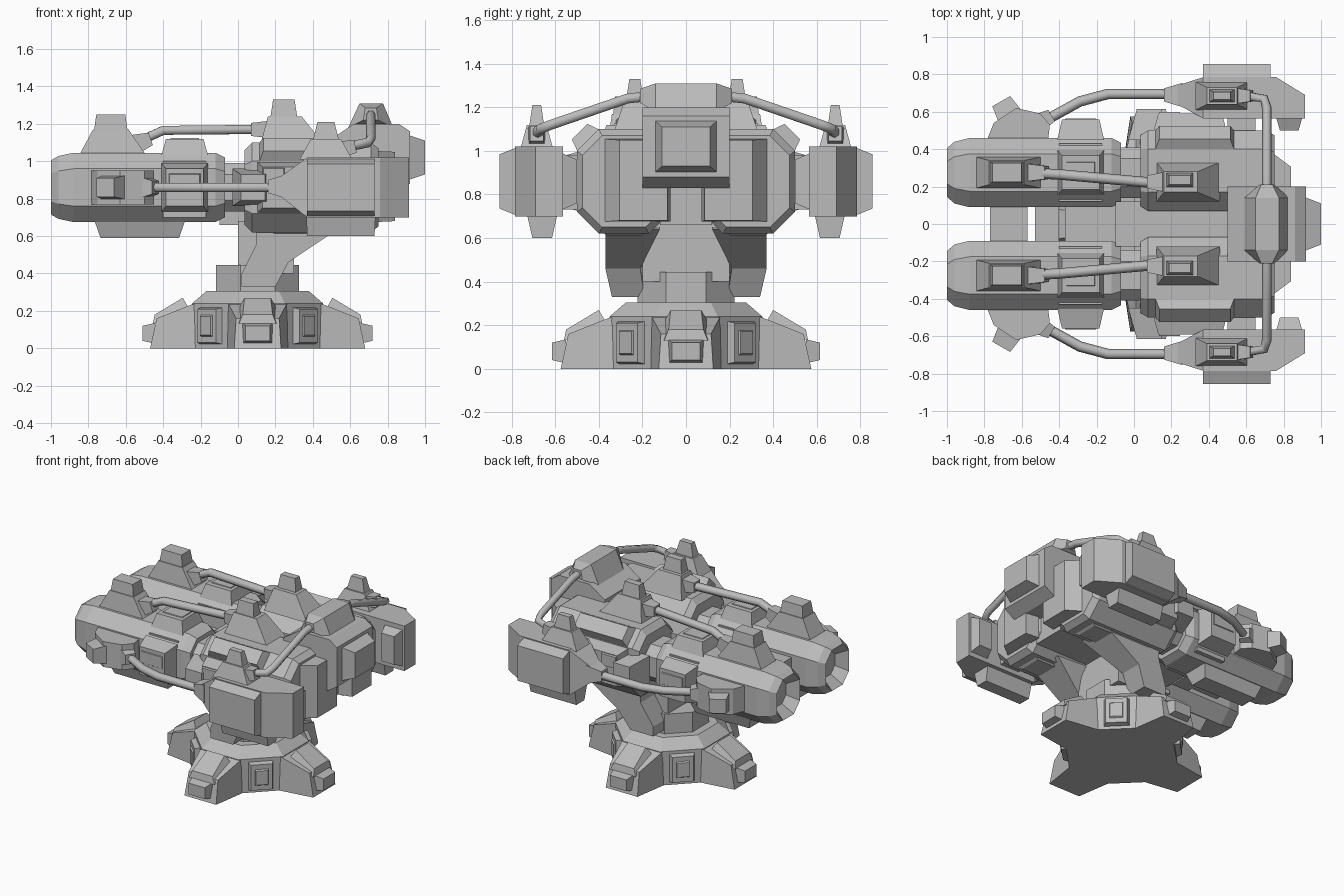
import bpy, bmesh
from math import pi, cos, sin
from mathutils import Vector, Matrix

if "Cube" in bpy.data.objects:
    bpy.data.objects.remove(bpy.data.objects["Cube"], do_unlink=True)

GREY = (0.5, 0.5, 0.5, 1)
mat = bpy.data.materials.new("plain grey")
mat.use_nodes = True
mat.diffuse_color = GREY
mat.node_tree.nodes["Principled BSDF"].inputs["Base Color"].default_value = GREY


def finish(name, rings, mirror=False):
    """Skin a list of equal-length point rings, cap both ends, optionally mirror across y."""
    bm = bmesh.new()
    vs = [[bm.verts.new(p) for p in ring] for ring in rings]
    n = len(vs[0])
    for a, b in zip(vs, vs[1:]):
        for i in range(n):
            bm.faces.new((a[i], a[(i + 1) % n], b[(i + 1) % n], b[i]))
    bm.faces.new(vs[0])
    bm.faces.new(vs[-1])
    bmesh.ops.recalc_face_normals(bm, faces=bm.faces)
    mesh = bpy.data.meshes.new(name)
    bm.to_mesh(mesh)
    bm.free()
    mesh.materials.append(mat)
    ob = bpy.data.objects.new(name, mesh)
    bpy.context.collection.objects.link(ob)
    if mirror:
        ob.modifiers.new("mirror", "MIRROR").use_axis = (False, True, False)
    return ob


def block(name, at, base, top, height, face=(0, 0, 1), shift=0, mirror=True):
    """Tapered block standing on the point 'at' and growing along 'face'."""
    n = Vector(face).normalized()
    if abs(n.z) < 0.1:
        v = Vector((0, 0, 1))
        u = v.cross(n)
    else:
        u = Vector((1, 0, 0))
        u = (u - n * u.dot(n)).normalized()
        v = n.cross(u)
    rings = []
    for (w, d), h, s in ((base, 0, 0), (top, height, shift)):
        c = Vector(at) + n * h + u * s
        rings.append([c + u * i * w / 2 + v * j * d / 2
                      for i, j in ((-1, -1), (1, -1), (1, 1), (-1, 1))])
    return finish(name, rings, mirror)


def box(name, x, y, z, mirror=False):
    at = (sum(x) / 2, sum(y) / 2, z[0])
    size = (x[1] - x[0], y[1] - y[0])
    return block(name, at, size, size, z[1] - z[0], mirror=mirror)


def octagon(cy, cz, hw, hh, c):
    """Chamfered rectangle as (y, z) pairs."""
    q = ((hw, hh - c), (hw - c, hh), (c - hw, hh), (-hw, hh - c),
         (-hw, c - hh), (c - hw, -hh), (hw - c, -hh), (hw, c - hh))
    return [(cy + a, cz + b) for a, b in q]


def loft_x(name, cy, cz, sections, mirror=True):
    """Chamfered tube along x; sections are (x, half width, half height, chamfer)."""
    return finish(name, [[(x, y, z) for y, z in octagon(cy, cz, hw, hh, c)]
                         for x, hw, hh, c in sections], mirror)


def cable(name, points, r=0.028):
    for side in (1, -1):
        cu = bpy.data.curves.new(name, "CURVE")
        cu.dimensions = "3D"
        cu.bevel_depth = r
        cu.bevel_resolution = 1
        cu.use_fill_caps = True
        sp = cu.splines.new("POLY")
        sp.points.add(len(points) - 1)
        for p, (x, y, z) in zip(sp.points, points):
            p.co = (x, y * side, z, 1)
        cu.materials.append(mat)
        ob = bpy.data.objects.new(name, cu)
        bpy.context.collection.objects.link(ob)


UP, DOWN, OUT, BACK = (0, 0, 1), (0, 0, -1), (0, 1, 0), (1, 0, 0)
CX = 0.105  # turntable axis


# Base: octagonal drum and turntable
def drum(name, levels):
    rings = [[(CX + r / cos(pi / 8) * cos((k + .5) * pi / 4),
               r / cos(pi / 8) * sin((k + .5) * pi / 4), z) for k in range(8)]
             for z, r in levels]
    finish(name, rings)


drum("base_drum", [(0, .35), (.24, .35), (.305, .275)])
drum("turntable", [(.29, .222), (.445, .222)])

# Base feet on the axes and plates on the diagonals
foot = [(.28, 0, .17), (.575, 0, .125), (.54, .16, .115), (.35, .235, .155), (.28, .24, .165)]
hatch = [(.36, .2, .11), (.56, .13, .1), (.55, .18, .08), (.4, .27, .07)]
for k in range(4):
    turn = Matrix.Translation((CX, 0, 0)) @ Matrix.Rotation(k * pi / 2, 4, "Z")
    for name, prof in (("base_foot", foot), ("foot_hatch", hatch)):
        finish(name, [[turn @ Vector((d, s * w, z)) for d, z, w in prof] for s in (-1, 1)])
    d = turn.to_3x3() @ Vector((1, 0, 0))
    block("foot_tip", turn @ Vector((.55, 0, .08)), (.16, .11), (.13, .08), .065, d, mirror=False)
    e = turn.to_3x3() @ Vector((1, 1, 0)).normalized()
    c = Vector((CX, 0, .12)) + e * .34
    block("base_plate", c, (.17, .2), (.14, .18), .045, e, mirror=False)
    block("base_plate_cap", c + e * .04, (.09, .12), (.08, .1), .015, e, mirror=False)

# Yoke legs leaning back from the turntable
finish("yoke_leg", [[(.02, a, .33), (.2, a, .33), (.27, b, .46), (.54, c, .64), (.1, c, .66), (.1, b, .56), (.02, a, .4)]
                    for a, b, c in ((.19, .21, .12), (.34, .37, .37))], True)
box("yoke_core", (.0, .3), (-.2, .2), (.4, .68))

# Barrels with a tapered bore
loft_x("barrel", .275, .86, [(-.92, .085, .085, .045), (-1, .13, .145, .07), (-.96, .165, .168, .08),
                             (-.88, .185, .185, .085), (-.12, .185, .185, .085), (-.07, .16, .16, .075)])
loft_x("barrel_neck", .275, .86, [(-.1, .135, .13, .06), (.07, .135, .13, .06)])
block("barrel_keel", (-.525, .275, .69), (.49, .2), (.42, .13), .1, DOWN)
block("collar_top", (-.285, .275, 1.03), (.25, .24), (.2, .18), .09)
block("collar_top_cap", (-.285, .275, 1.11), (.16, .12), (.15, .11), .015)
block("collar_side", (-.285, .45, .86), (.25, .26), (.2, .2), .11, OUT)
block("collar_side_cap", (-.285, .55, .89), (.18, .1), (.16, .08), .015, OUT)
box("collar_corner", (-.4, -.17), (.12, .43), (.7, 1.0), True)

# Barrel top sockets and their cables
block("barrel_socket", (-.67, .275, 1.03), (.36, .17), (.19, .13), .14, shift=-.01)
block("barrel_socket_cap", (-.68, .275, 1.16), (.18, .12), (.155, .1), .09)
block("barrel_cable_plug", (-.58, .275, 1.08), (.12, .1), (.07, .07), .12, (1, 0, .35))
cable("top_cable", [(-.5, .27, 1.12), (-.4, .265, 1.165), (.1, .22, 1.17)])

# Barrel side sockets and their cables
finish("side_socket", [[(x, y, .86 + s) for x, y in ((-.79, .44), (-.75, .54), (-.63, .62),
                                                    (-.5, .59), (-.45, .53), (-.46, .44))]
                       for s in (-.09, .09)], True)
block("side_socket_cap", (-.66, .57, .86), (.14, .13), (.11, .1), .1, (-.5, .87, 0))
block("side_cable_plug", (-.51, .54, .86), (.1, .12), (.07, .07), .08, (.85, .5, 0))
cable("side_cable", [(-.48, .55, .86), (-.29, .655, .86), (-.14, .695, .86), (.18, .695, .86)])

# Bridges between the barrels
box("front_bridge", (-.77, -.57), (-.2, .2), (.79, .94))
box("middle_bridge", (-.53, -.4), (-.2, .2), (.76, .88))
box("rear_bridge", (-.37, -.1), (-.2, .2), (.74, .88))
box("hull_spine", (-.1, .72), (-.12, .12), (.66, .98))

# Rear hull pods
loft_x("hull_pod", .285, .86, [(.035, .19, .2, .08), (.075, .215, .24, .1),
                               (.71, .215, .24, .1), (.75, .19, .21, .09)])
block("hull_back_plate", (.74, .225, .865), (.31, .38), (.22, .37), .1, BACK, shift=-.03)
block("hull_side_block", (.3, .48, .86), (.4, .28), (.34, .22), .11, OUT)
block("hull_side_fin", (.08, .45, .86), (.22, .2), (.13, .14), .165, OUT)
block("hull_corner_plate", (.325, .45, 1.05), (.42, .14), (.38, .1), .055, (0, 1, 1))
block("hull_side_cap", (.19, .58, .92), (.12, .1), (.11, .08), .02, OUT)
block("hull_keel", (.42, .285, .63), (.5, .2), (.44, .16), .02, DOWN)

# Hull top turrets
block("hull_socket", (.29, .225, 1.09), (.34, .21), (.18, .11), .15, shift=-.04)
block("hull_socket_cap", (.245, .235, 1.23), (.145, .08), (.115, .05), .1)
block("hull_cable_plug", (.2, .225, 1.17), (.12, .1), (.07, .07), .13, (-1, 0, 0))

# Outrigger pods on a cross beam
box("cross_beam", (.5, .65), (-.6, .6), (.73, .98))
finish("outrigger", [[(x, y, z) for x, y, z in ring] for ring in (
    [(.23, .64, .81), (.23, .74, .81), (.23, .74, .92), (.23, .64, .92)],
    [(.37, .565, .7), (.37, .785, .7), (.37, .785, 1.02), (.37, .565, 1.02)],
    [(.76, .565, .7), (.76, .785, .7), (.76, .785, 1.02), (.76, .565, 1.02)],
    [(.915, .565, .7), (.915, .69, .7), (.915, .69, 1.02), (.915, .565, 1.02)])], True)
block("outrigger_nose", (.26, .69, .865), (.13, .13), (.07, .07), .1, (-1, 0, 0))
block("outrigger_plate", (.55, .78, .86), (.36, .31), (.36, .25), .075, OUT)
block("outrigger_keel", (.55, .66, .71), (.37, .14), (.36, .09), .11, DOWN)
block("outrigger_inner", (.83, .57, .86), (.14, .26), (.1, .2), .07, (0, -1, 0))
block("outrigger_socket", (.47, .685, 1.01), (.28, .15), (.16, .09), .11)
block("outrigger_socket_cap", (.47, .685, 1.11), (.14, .07), (.09, .04), .1)
block("outrigger_cable_plug", (.53, .685, 1.06), (.09, .09), (.07, .06), .1, (1, 0, .2))

# Rear engine block with its top junction
eng = [(.5, 1.02), (.5, 1.12), (.62, 1.2), (.86, 1.2), (.92, 1.16), (.92, .88), (.84, .83), (.66, .83)]
finish("engine_block", [[(x, y, z) for x, z in eng] for y in (-.2, .2)])
block("engine_cap", (.91, 0, 1.02), (.29, .24), (.22, .18), .09, BACK, mirror=False)
prof = [(.59, 1.18), (.83, 1.18), (.775, 1.31), (.65, 1.31)]
tip = [(.67, 1.22), (.75, 1.22), (.74, 1.285), (.68, 1.285)]
finish("cable_junction", [[(x, y, z) for x, z in p] for p, y in
                          ((tip, -.21), (prof, -.14), (prof, .14), (tip, .21))])
cable("rear_cable", [(.71, .18, 1.25), (.71, .27, 1.24), (.71, .62, 1.12), (.695, .67, 1.1), (.6, .685, 1.08)], .026)
